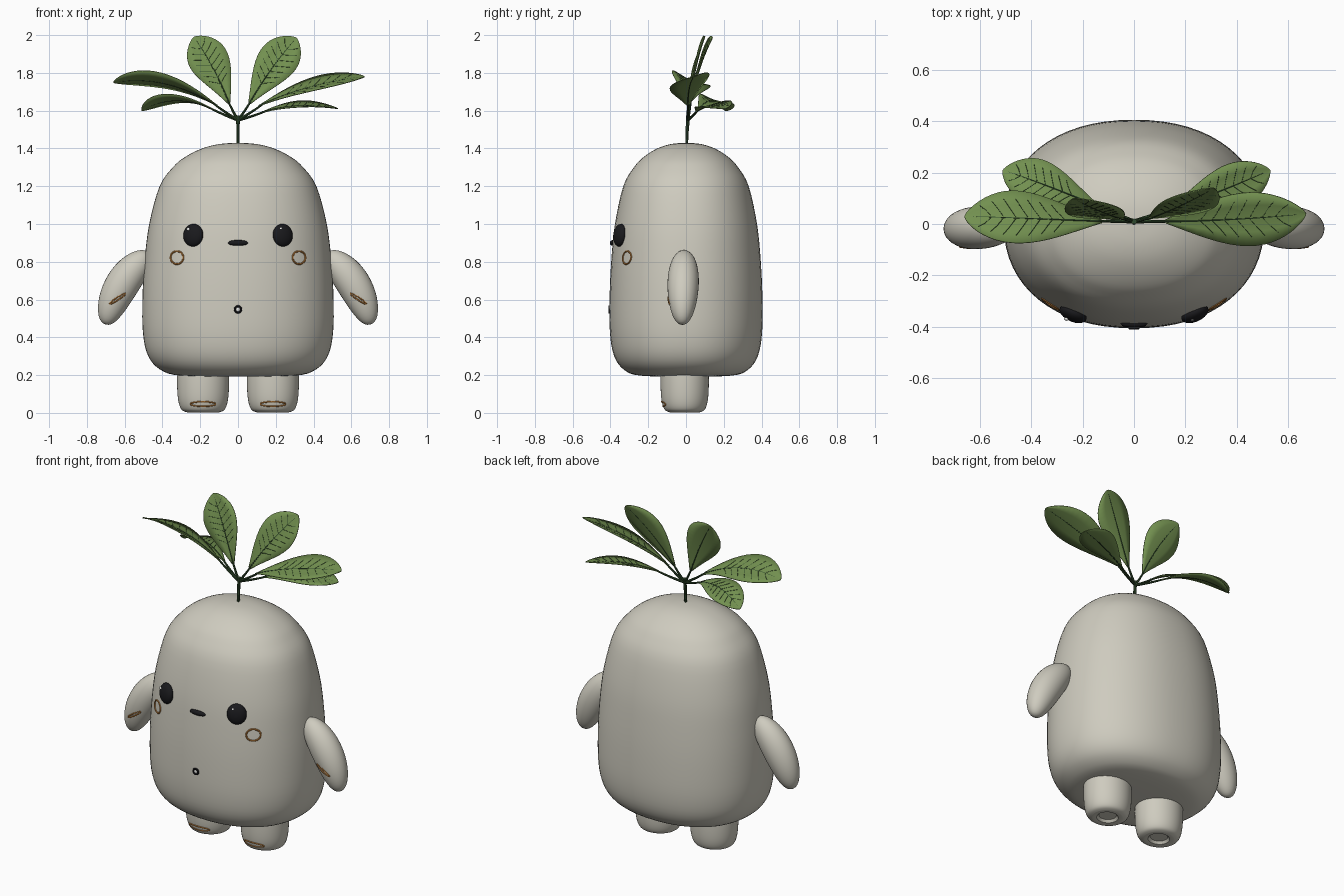
import bpy, bmesh
from math import sin, cos, pi, radians, copysign
from mathutils import Vector, Matrix

if "Cube" in bpy.data.objects:
    bpy.data.objects.remove(bpy.data.objects["Cube"])


def material(name, r, g, b):
    m = bpy.data.materials.new(name)
    m.use_nodes = True
    m.diffuse_color = (r, g, b, 1)
    bsdf = m.node_tree.nodes["Principled BSDF"]
    bsdf.inputs["Base Color"].default_value = (r, g, b, 1)
    bsdf.inputs["Roughness"].default_value = 0.6
    return m


CREAM = material("warm cream", .62, .60, .52)
GREEN = material("leaf green", .17, .28, .08)
DARK = material("dark stem green", .03, .07, .025)
BLACK = material("soft black", .01, .01, .012)
ORANGE = material("burnt orange", .52, .22, .05)
WHITE = material("white", .85, .85, .83)


def finish(bm, name, mat, angle=40):
    bmesh.ops.recalc_face_normals(bm, faces=bm.faces)
    mesh = bpy.data.meshes.new(name)
    bm.to_mesh(mesh)
    bm.free()
    mesh.materials.append(mat)
    ob = bpy.data.objects.new(name, mesh)
    bpy.context.collection.objects.link(ob)
    bpy.ops.object.select_all(action='DESELECT')
    ob.select_set(True)
    bpy.context.view_layer.objects.active = ob
    bpy.ops.object.shade_smooth_by_angle(angle=radians(angle))
    return ob


def loft(bm, rings, closed=False):
    """Skin a list of point rings, capping the ends unless closed."""
    rows = [[bm.verts.new(p) for p in ring] for ring in rings]
    n = len(rows[0])
    pairs = list(zip(rows, rows[1:]))
    if closed:
        pairs.append((rows[-1], rows[0]))
    else:
        bm.faces.new(rows[0][::-1])
        bm.faces.new(rows[-1])
    for a, b in pairs:
        for i in range(n):
            j = (i + 1) % n
            bm.faces.new((a[i], a[j], b[j], b[i]))


def tube(bm, pts, radius, closed=False, n=8, squash=1):
    """Sweep a round section along points; radius is a number or function of 0..1."""
    pts = [Vector(p) for p in pts]
    m, rings = len(pts), []
    for i, p in enumerate(pts):
        if closed:
            t = pts[(i + 1) % m] - pts[i - 1]
        else:
            t = pts[min(i + 1, m - 1)] - pts[max(i - 1, 0)]
        side = t.cross(Vector((0, 1, 0))).normalized()
        up = side.cross(t).normalized()
        r = radius(i / (m - 1)) if callable(radius) else radius
        rings.append([p + side * r * cos(a * 2 * pi / n) + up * r * squash * sin(a * 2 * pi / n)
                      for a in range(n)])
    loft(bm, rings, closed)


def bezier(p0, p1, p2, t):
    return Vector(p0) * (1 - t) ** 2 + Vector(p1) * 2 * t * (1 - t) + Vector(p2) * t * t


def smooth_profile(pts, steps=4):
    """Catmull-Rom interpolation of a short profile."""
    v = [Vector(p) for p in pts]
    v = [v[0]] + v + [v[-1]]
    out = []
    for a, b, c, d in zip(v, v[1:], v[2:], v[3:]):
        for k in range(steps):
            t = k / steps
            out.append(b + (c - a) * t / 2 + (2 * a - 5 * b + 4 * c - d) * t * t / 2
                       + (3 * b - a - 3 * c + d) * t ** 3 / 2)
    return out + [v[-1]]


# Body: rounded oval sections following a half-width profile
DEPTH, POWER = 0.8, 2.2
BODY = smooth_profile([(.01, .192), (.3, .197), (.41, .228), (.475, .3), (.503, .42), (.506, .6),
                       (.495, .8), (.47, 1), (.415, 1.2), (.345, 1.3), (.28, 1.355),
                       (.19, 1.4), (.1, 1.423), (.01, 1.43)])


def oval(a):
    return [copysign(abs(f) ** (2 / POWER), f) for f in (cos(a), sin(a))]


bm = bmesh.new()
loft(bm, [[(r * c, r * s * DEPTH, z) for c, s in (oval(k * 2 * pi / 64) for k in range(64))]
          for r, z in BODY])
finish(bm, "body", CREAM, 60)


def on_body(x, z, lift=0.0):
    """Point on the front of the body."""
    for (r0, z0), (r1, z1) in zip(BODY, BODY[1:]):
        if z0 <= z <= z1:
            r = r0 + (r1 - r0) * (z - z0) / (z1 - z0)
    return Vector((x, -DEPTH * r * (1 - abs(x / r) ** POWER) ** (1 / POWER) - lift, z))


def ring_mark(name, mat, place, ru, rv, thick=.005):
    bm = bmesh.new()
    angles = [k * 2 * pi / 32 for k in range(32)]
    tube(bm, [place(ru * cos(a), rv * sin(a)) for a in angles], thick, True)
    finish(bm, name, mat)


def ball(name, mat, centre, size, facing=None):
    bm = bmesh.new()
    rot = facing.to_track_quat('-Y', 'Z').to_matrix().to_4x4() if facing else Matrix()
    bmesh.ops.create_uvsphere(bm, u_segments=32, v_segments=16, radius=1,
                              matrix=Matrix.Translation(centre) @ rot @ Matrix.Diagonal((*size, 1)))
    finish(bm, name, mat)


# Paired parts
LEG = smooth_profile([(.085, .003), (.112, .015), (.128, .05), (.136, .11), (.137, .2), (.13, .3)])
for s, label in ((1, "left"), (-1, "right")):
    # Stubby leg with a dished sole
    bm = bmesh.new()
    profile = [Vector((.01, .02)), Vector((.05, .02)), Vector((.062, .006))] + LEG
    loft(bm, [[(s * .185 + r * cos(k * pi / 24), -.007 + r * .93 * sin(k * pi / 24), z)
               for k in range(48)] for r, z in profile])
    finish(bm, label + "_leg", CREAM)

    # Toe mark wrapped around the foot
    def toe(u, v):
        r = .124 + v * .35
        return (s * .185 + r * sin(u / r), -.007 - r * .95 * cos(u / r), .047 + v)
    ring_mark(label + "_toe_mark", ORANGE, toe, .07, .012, .004)

    # Drooping arm with its shoulder joint
    bm = bmesh.new()
    ts = [(1 - cos(pi * k / 24)) / 2 for k in range(25)]
    tube(bm, [bezier((s * .465, -.01, .84), (s * .635, -.015, .72), (s * .7, -.02, .468), t) for t in ts],
         lambda f: .001 + .089 * sin(pi * f) ** .9, n=32, squash=.92)
    finish(bm, label + "_arm", CREAM, 60)
    ball(label + "_shoulder", CREAM, (s * .495, -.01, .80), (.05, .05, .05))
    ring_mark(label + "_arm_mark", ORANGE,
              lambda u, v: (s * (.637 + u * .83 + v * .55), -.094 + abs(u) * .12, .605 - u * .55 + v * .83),
              .05, .007, .004)

    # Eye, glint and cheek ring
    eye = on_body(s * .235, .94)
    out = Vector((eye.x * .64, eye.y, .12 * -eye.y)).normalized()
    ball(label + "_eye", BLACK, eye + out * .005, (.056, .03, .06), out)
    ball(label + "_eye_glint", WHITE, eye + out * .027 + Vector((-.018, 0, .03)), (.009, .006, .009), out)
    ring_mark(label + "_cheek", ORANGE, lambda u, v: on_body(s * .323 + u, .822 + v), .034, .034)

# Mouth and belly button
bm = bmesh.new()
tube(bm, [on_body(-.052 + .104 * k / 16, .90) for k in range(17)],
     lambda f: .002 + .013 * sin(pi * f) ** .4, n=12)
finish(bm, "mouth", BLACK)
ring_mark("belly_button_ring", BLACK, lambda u, v: on_body(u, .548 + v), .016, .016, .006)
ball("belly_button", WHITE, on_body(0, .548), (.012, .005, .012))

# Stem
HUB = Vector((0, .01, 1.55))
bm = bmesh.new()
tube(bm, [(0, .003, 1.40), (0, .005, 1.48), HUB, (0, .01, 1.575)], lambda f: .007 + .004 * f)
finish(bm, "stem", DARK)


def leaf(name, base, mid, tip, half, normal):
    """Cupped blade with raised midrib, side veins and a stalk."""
    def surf(t, v, lift=0.0):
        t = min(t, 1)
        p = bezier(base, mid, tip, t)
        d = ((Vector(mid) - Vector(base)) * (1 - t) + (Vector(tip) - Vector(mid)) * t).normalized()
        side = Vector(normal).cross(d).normalized()
        w = half * max(sin(pi * t ** 1.6), .0005) ** .7
        return p + side * w * v + d.cross(side) * (w * .12 * v * v + lift)

    bm = bmesh.new()
    cols = [-1, -.5, 0, .5, 1]
    grid = [[bm.verts.new(surf(sin((.03 + .97 * k / 20) * pi / 2), v)) for v in cols] for k in range(21)]
    for a, b in zip(grid, grid[1:]):
        for i in range(len(cols) - 1):
            bm.faces.new((a[i], a[i + 1], b[i + 1], b[i]))
    ob = finish(bm, name, GREEN)
    solid = ob.modifiers.new("thickness", 'SOLIDIFY')
    solid.thickness, solid.offset = .004, 0

    bm = bmesh.new()
    tube(bm, [surf(.02 + .92 * k / 12, 0) for k in range(13)], lambda f: .005 - .0025 * f, n=6)
    for k in range(7):
        t = .3 + .085 * k
        for v in (-.7, .7):
            tube(bm, [surf(t + .09 * f, v * f, .002) for f in (.05, .5, 1)], .0014, n=5)
    finish(bm, name + "_veins", DARK)
    bm = bmesh.new()
    start = surf(.06, 0)
    bend = HUB.lerp(start, .5) + Vector((0, 0, -.006))
    tube(bm, [bezier(HUB, bend, start, k / 6) for k in range(7)], lambda f: .008 - .003 * f)
    finish(bm, name + "_stalk", DARK)


leaf("left_upper_leaf", (.05, .02, 1.62), (.17, .06, 1.83), (.31, .14, 1.985), .107, (0, -1, .3))
leaf("right_upper_leaf", (-.04, .02, 1.62), (-.12, .04, 1.83), (-.235, .1, 1.99), .107, (0, -1, .3))
leaf("left_side_leaf", (.1, .01, 1.62), (.35, .01, 1.74), (.67, .04, 1.78), .11, (-.2, -.35, 1))
leaf("right_side_leaf", (-.1, .01, 1.62), (-.38, .02, 1.80), (-.66, .03, 1.75), .11, (.2, .4, 1))
leaf("left_back_leaf", (.12, .05, 1.59), (.33, .12, 1.65), (.53, .21, 1.61), .09, (0, -.2, 1))
leaf("right_back_leaf", (-.12, .06, 1.60), (-.33, .15, 1.71), (-.51, .21, 1.60), .09, (0, .3, 1))
